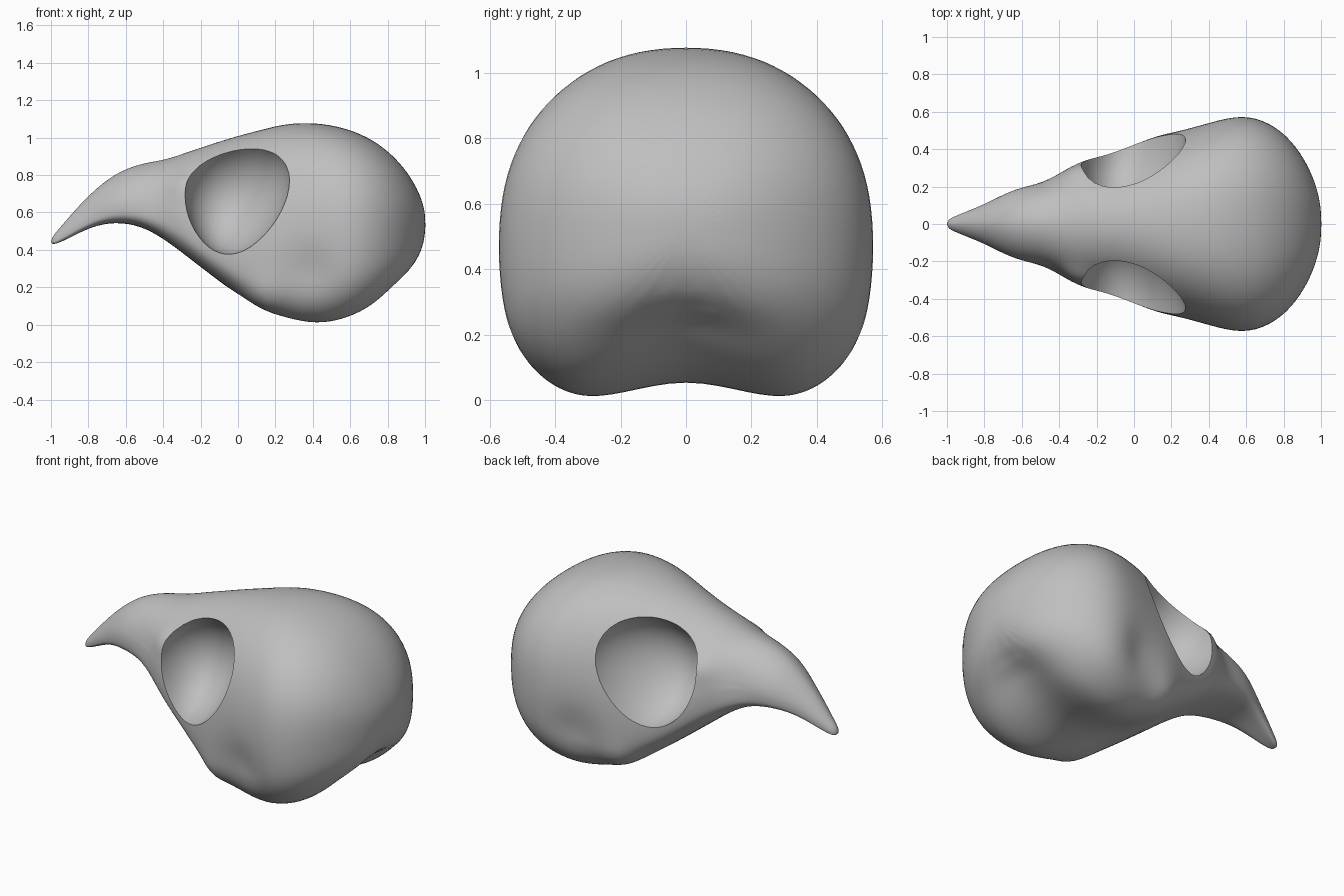
import bpy, bmesh, math
from mathutils import Vector

cube = bpy.data.objects.get("Cube")
if cube:
    bpy.data.objects.remove(cube)

bone = bpy.data.materials.new("bone_grey")
bone.use_nodes = True
colour = (0.52, 0.52, 0.52, 1)
bone.diffuse_color = colour
bone.node_tree.nodes["Principled BSDF"].inputs["Base Color"].default_value = colour

# Skull stations: x, bottom z, top z, half width, z of widest point
STATIONS = [
    (-1.0, .425, .465, .022, .44), (-.95, .44, .52, .045, .47),
    (-.88, .475, .605, .073, .52), (-.78, .525, .71, .115, .58),
    (-.66, .55, .81, .18, .63), (-.52, .53, .865, .22, .64),
    (-.39, .455, .882, .28, .62), (-.28, .37, .922, .34, .56),
    (-.15, .27, .967, .37, .45), (0, .155, 1.015, .425, .38),
    (.12, .04, 1.045, .475, .36), (.25, -.005, 1.08, .505, .40),
    (.42, -.04, 1.086, .555, .44), (.58, -.005, 1.055, .588, .47),
    (.72, .065, .995, .55, .49), (.84, .175, .90, .455, .51),
    (.93, .255, .785, .32, .52), (.985, .36, .67, .18, .525),
    (1.004, .47, .58, .06, .525),
]
SEGMENTS = 28


def spow(v, e):
    return math.copysign(abs(v) ** e, v)


def ring(x, bottom, top, width, mid):
    """Cross-section with a rounded roof and a broad, hollowed underside."""
    back = min(1, max(0, (x + .5) / .8))
    points = []
    for i in range(SEGMENTS):
        a = math.tau * i / SEGMENTS
        c, s = math.cos(a), math.sin(a)
        e = 1.1 - .25 * back if s > 0 else (.55 if x < .1 else .66)
        y = width * spow(c, e)
        z = mid + spow(s, e) * ((top - mid) if s > 0 else (mid - bottom))
        if s < 0 and x > .1:
            z += .1 * max(0, 1 - abs(y) / .33) * min(1, (1 - x) * 3)
        points.append((x, y, z))
    return points


def add_object(name, bm):
    bmesh.ops.recalc_face_normals(bm, faces=bm.faces)
    mesh = bpy.data.meshes.new(name)
    bm.to_mesh(mesh)
    bm.free()
    mesh.materials.append(bone)
    obj = bpy.data.objects.new(name, mesh)
    bpy.context.collection.objects.link(obj)
    return obj


# Skull body lofted from beak tip to nape
bm = bmesh.new()
rings = [[bm.verts.new(p) for p in ring(*st)] for st in STATIONS]
for a, b in zip(rings, rings[1:]):
    for i in range(SEGMENTS):
        j = (i + 1) % SEGMENTS
        bm.faces.new((a[i], a[j], b[j], b[i]))
bm.faces.new(rings[0])
bm.faces.new(rings[-1][::-1])
skull = add_object("skull", bm)

# Eye sockets: egg-shaped cutters, narrower below and leaning forward inside
bm = bmesh.new()
for side in (-1, 1):
    egg = bmesh.ops.create_uvsphere(bm, u_segments=40, v_segments=24, radius=1)
    for v in egg["verts"]:
        x, y, z = v.co
        v.co = (-.01 + .27 * x * (1 + .2 * z) + .04 * z + .06 * y,
                side * (.44 + .36 * y), .69 + .315 * z)
cutter = add_object("socket_cutter", bm)
cutter.hide_render = True

bpy.context.view_layer.update()
bpy.ops.object.select_all(action='DESELECT')
bpy.context.view_layer.objects.active = skull
skull.select_set(True)


def apply(kind, **settings):
    mod = skull.modifiers.new(kind.lower(), kind)
    for key, value in settings.items():
        setattr(mod, key, value)
    bpy.context.view_layer.update()
    bpy.ops.object.modifier_apply(modifier=mod.name)


apply('SUBSURF', levels=2)

# Soft bumps and hollows, mirrored: centre, radius, height
FEATURES = [
    ((.14, .44, .14), .10, .02),     # jaw joint
    ((.38, .52, .28), .14, -.03),    # ear hollow
    ((.86, 0, .22), .20, -.035),     # hollow under the nape
    ((-.45, .22, .68), .11, -.015),  # nostril hollow
    ((-.30, .31, .76), .08, .025),   # bone before the eye
]
for v in skull.data.vertices:
    offset = 0
    p = Vector((v.co.x, abs(v.co.y), v.co.z))
    for centre, radius, height in FEATURES:
        offset += height * math.exp(-((p - Vector(centre)).length / radius) ** 2)
    v.co += v.normal * offset
skull.data.update()

apply('BOOLEAN', operation='DIFFERENCE', solver='EXACT', object=cutter)
bpy.data.objects.remove(cutter)

bpy.ops.object.shade_smooth_by_angle(angle=math.radians(40))
